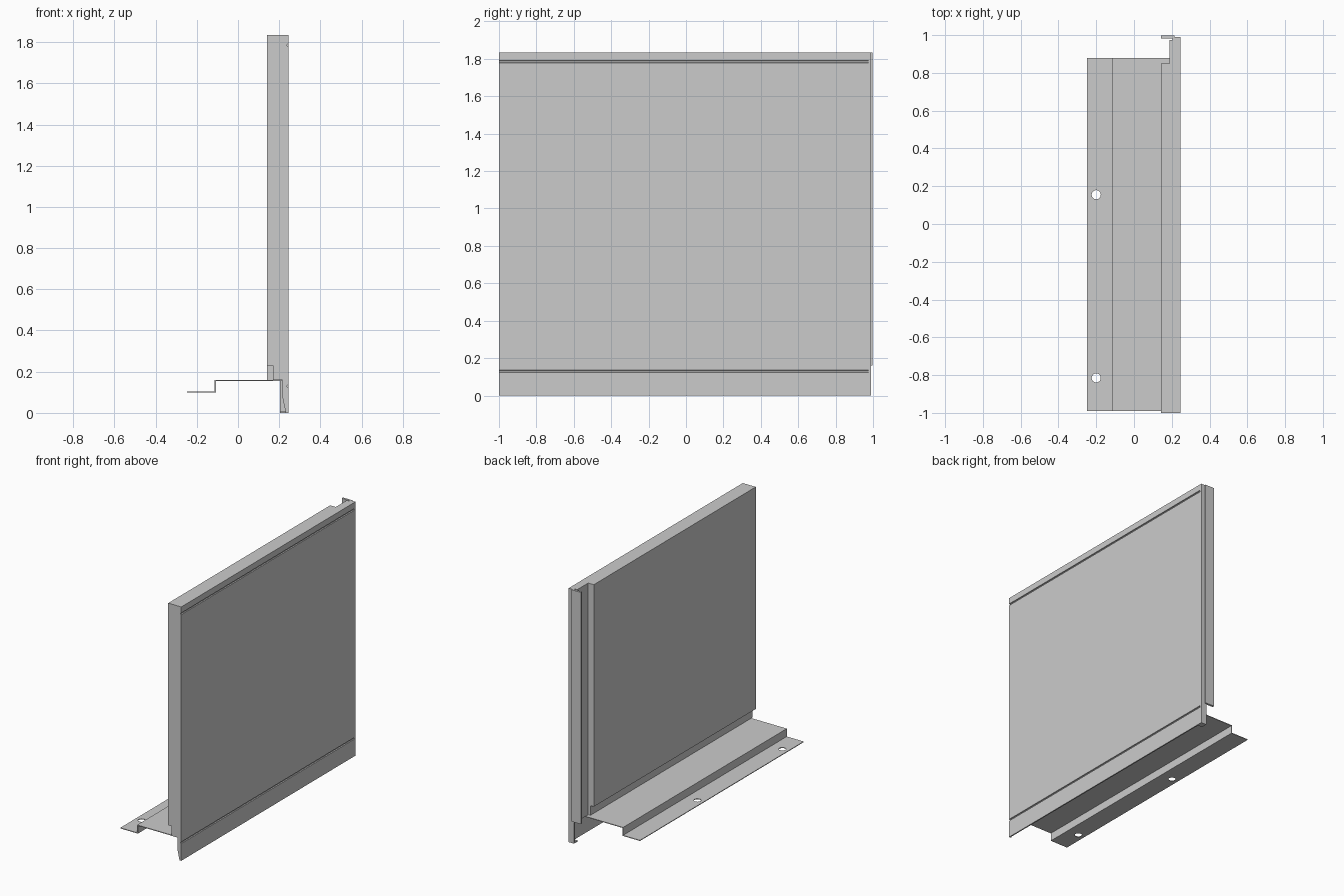
import bpy, bmesh

if "Cube" in bpy.data.objects:
    bpy.data.objects.remove(bpy.data.objects["Cube"])

FRONT, TOP = 0.246, 1.835


def finish(name, bm):
    bmesh.ops.recalc_face_normals(bm, faces=bm.faces)
    mesh = bpy.data.meshes.new(name)
    bm.to_mesh(mesh)
    bm.free()
    ob = bpy.data.objects.new(name, mesh)
    bpy.context.collection.objects.link(ob)
    return ob


def extrude_y(name, profile, y0, y1):
    """Extrude an (x, z) outline along y."""
    bm = bmesh.new()
    face = bm.faces.new([bm.verts.new((x, y0, z)) for x, z in profile])
    res = bmesh.ops.extrude_face_region(bm, geom=[face])
    verts = [v for v in res["geom"] if isinstance(v, bmesh.types.BMVert)]
    bmesh.ops.translate(bm, verts=verts, vec=(0, y1 - y0, 0))
    return finish(name, bm)


def box(name, x0, x1, y0, y1, z0, z1):
    return extrude_y(name, [(x0, z0), (x1, z0), (x1, z1), (x0, z1)], y0, y1)


def grooved_front(z_low):
    """Front edge of the panel, bottom to top, with two shallow grooves."""
    pts = [(FRONT, z_low)]
    for z in (0.13, 1.785):
        if z > z_low:
            pts += [(FRONT, z - 0.006), (FRONT - 0.007, z - 0.004),
                    (FRONT - 0.007, z + 0.004), (FRONT, z + 0.006)]
    return pts + [(FRONT, TOP)]


# Panel body: deep part with stepped back edge, then the narrow joint lip.
# The skirt below z = 0.16 is a thin sheet.
sheet = FRONT - 0.009
front = grooved_front(0.0)
extrude_y("panel_body", front + [(0.142, TOP), (0.142, 0.23), (0.17, 0.23),
          (0.17, 0.16), (sheet, 0.16), (sheet, 0.0)], -1.0, 0.85)
extrude_y("panel_joint_lip", front + [(0.187, TOP), (0.187, 0.16),
          (sheet, 0.16), (sheet, 0.0)], 0.85, 0.975)

# Closed end of the lip and the hooked tab beside it
box("joint_end", 0.205, FRONT, 0.975, 0.99, 0.16, TOP)
box("joint_tab", 0.142, 0.215, 0.983, 0.998, 0.16, TOP)

# Skirt end returns
extrude_y("skirt_return_near", [(sheet, 0.16), (0.215, 0.16), (0.215, 0.08),
          (0.232, 0.0), (sheet, 0.0)], -1.0, -0.992)
box("skirt_return_far", 0.203, FRONT, 0.975, 0.99, 0.0, 0.16)
box("skirt_foot_return", 0.203, sheet, 0.945, 0.975, 0.0, 0.006)

# Stepped fixing bracket from folded sheet
t = 0.005
bracket = extrude_y("fixing_bracket", [
    (-0.248, 0.098), (-0.108, 0.098), (-0.108, 0.16 - t), (0.21, 0.16 - t),
    (0.21, 0.16), (-0.108 - t, 0.16), (-0.108 - t, 0.098 + t),
    (-0.248, 0.098 + t)], -0.99, 0.88)

# Fixing holes
for y in (0.155, -0.815):
    bpy.ops.mesh.primitive_cylinder_add(vertices=32, radius=0.024, depth=0.1,
                                        location=(-0.2, y, 0.1))
    cutter = bpy.context.object
    cutter.name = "hole_cutter"
    cutter.hide_render = True
    mod = bracket.modifiers.new("hole", 'BOOLEAN')
    mod.object, mod.operation, mod.solver = cutter, 'DIFFERENCE', 'EXACT'
    bpy.context.view_layer.objects.active = bracket
    bpy.ops.object.modifier_apply(modifier=mod.name)
    bpy.data.objects.remove(cutter)
